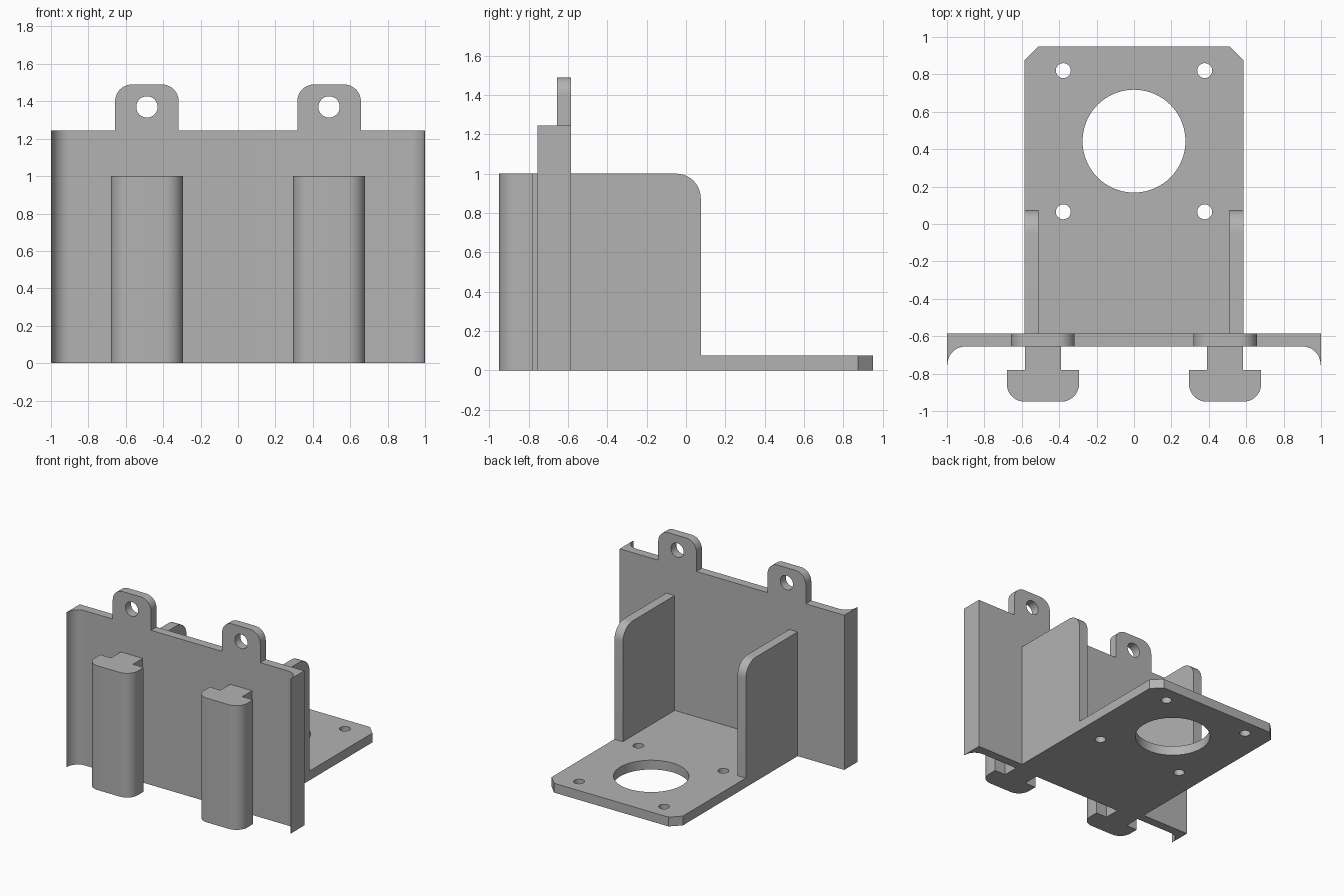
import bpy, bmesh, math
from mathutils import Vector

if "Cube" in bpy.data.objects:
    bpy.data.objects.remove(bpy.data.objects["Cube"])

gray = bpy.data.materials.new("plain gray")
gray.diffuse_color = (0.45, 0.45, 0.45, 1)
gray.use_nodes = True
gray.node_tree.nodes["Principled BSDF"].inputs["Base Color"].default_value = gray.diffuse_color


def rounded(corners, steps=10):
    """Turn (u, v, radius) corners into an outline with tangent arcs."""
    out, n = [], len(corners)
    for i, (u, v, r) in enumerate(corners):
        p = Vector((u, v))
        if r == 0:
            out.append(p)
            continue
        a = (Vector(corners[i - 1][:2]) - p).normalized()
        b = (Vector(corners[(i + 1) % n][:2]) - p).normalized()
        half = a.angle(b) / 2
        c = p + (a + b).normalized() * r / math.sin(half)
        start, end = p + a * r / math.tan(half) - c, p + b * r / math.tan(half) - c
        sweep = math.pi - 2 * half
        for k in range(steps + 1):
            t = k / steps
            out.append(c + (start * math.sin((1 - t) * sweep) + end * math.sin(t * sweep)) / math.sin(sweep))
    return out


def circle(u, v, r, n=48):
    return [(u + r * math.cos(2 * math.pi * i / n), v + r * math.sin(2 * math.pi * i / n)) for i in range(n)]


def prism(name, outlines, axis, lo, hi):
    """Extrude closed outlines along an axis (u, v are the other two axes)."""
    place = {"x": lambda u, v, w: (w, u, v),
             "y": lambda u, v, w: (u, w, v),
             "z": lambda u, v, w: (u, v, w)}[axis]
    bm = bmesh.new()
    for pts in outlines:
        face = bm.faces.new([bm.verts.new(place(p[0], p[1], lo)) for p in pts])
        ext = bmesh.ops.extrude_face_region(bm, geom=[face])["geom"]
        bmesh.ops.translate(bm, vec=place(0, 0, hi - lo),
                            verts=[g for g in ext if isinstance(g, bmesh.types.BMVert)])
    bmesh.ops.recalc_face_normals(bm, faces=bm.faces)
    mesh = bpy.data.meshes.new(name)
    bm.to_mesh(mesh)
    bm.free()
    mesh.materials.append(gray)
    ob = bpy.data.objects.new(name, mesh)
    bpy.context.collection.objects.link(ob)
    return ob


def finish(ob, cutter=None):
    """Cut the holes, then smooth the rounded faces."""
    bpy.ops.object.select_all(action="DESELECT")
    bpy.context.view_layer.objects.active = ob
    ob.select_set(True)
    if cutter:
        cutter.hide_render = True
        mod = ob.modifiers.new("holes", "BOOLEAN")
        mod.operation, mod.solver, mod.object = "DIFFERENCE", "EXACT", cutter
        bpy.ops.object.modifier_apply(modifier=mod.name)
        bpy.data.objects.remove(cutter)
    bpy.ops.object.shade_smooth_by_angle(angle=math.radians(30))


# Front plate with thin flared lips at both ends
back, front, lip = -0.585, -0.655, -0.755
finish(prism("front_plate", [rounded([
    (-1, back, 0), (-1, lip, 0), (-0.997, lip, 0), (-0.997, front, 0.095),
    (0.997, front, 0.095), (0.997, lip, 0), (1, lip, 0), (1, back, 0)])], "z", 0, 1.245))

# Base plate with clipped corners, motor opening and screw holes
base = prism("base_plate", [[(-0.585, back), (0.585, back), (0.585, 0.875), (0.51, 0.95),
                             (-0.51, 0.95), (-0.585, 0.875)]], "z", 0, 0.075)
holes = [circle(0, 0.443, 0.275, 72)]
holes += [circle(x, y, 0.04, 32) for x in (-0.378, 0.378) for y in (0.065, 0.82)]
finish(base, prism("base_holes", holes, "z", -0.1, 0.2))

for side, s in (("left", -1), ("right", 1)):
    # Side wall with a rounded top corner
    x0, x1 = sorted((s * 0.51, s * 0.585))
    finish(prism(side + "_side_wall", [rounded([
        (back, 0.075, 0), (0.075, 0.075, 0), (0.075, 1, 0.125), (back, 1, 0)])], "x", x0, x1))

    # Mounting tab with a screw hole
    c = s * 0.487
    tab = prism(side + "_tab", [rounded([
        (c - 0.17, 1.245, 0), (c + 0.17, 1.245, 0),
        (c + 0.17, 1.49, 0.09), (c - 0.17, 1.49, 0.09)])], "y", front, back)
    finish(tab, prism("tab_hole", [circle(c, 1.37, 0.057)], "y", -0.8, -0.4))

    # T-shaped slide rail
    finish(prism(side + "_slide_rail", [rounded([
        (c - 0.097, front, 0), (c - 0.097, -0.78, 0), (c - 0.193, -0.78, 0),
        (c - 0.193, -0.95, 0.095), (c + 0.193, -0.95, 0.095), (c + 0.193, -0.78, 0),
        (c + 0.097, -0.78, 0), (c + 0.097, front, 0)])], "z", 0, 1))
